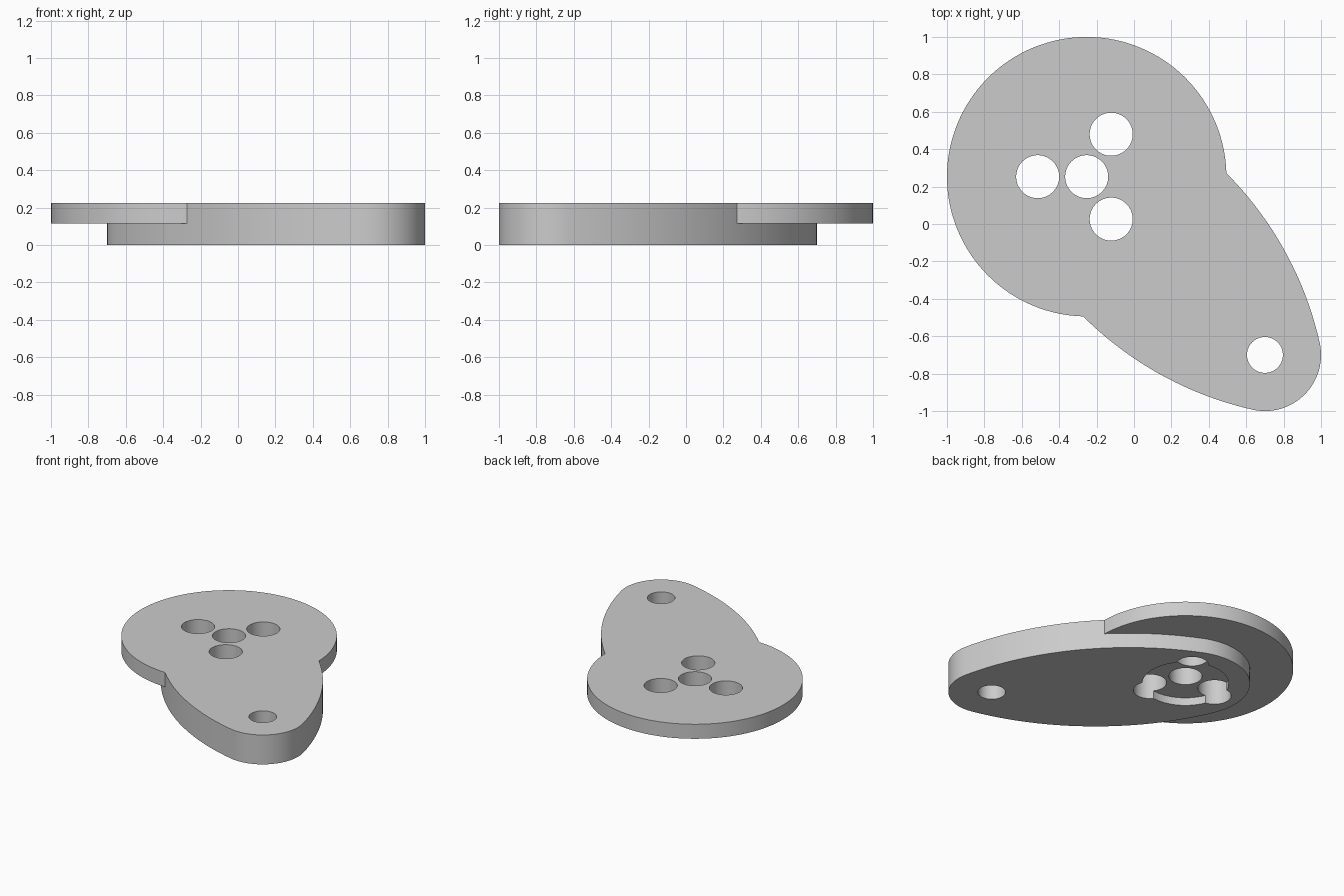
import bpy, bmesh
from math import pi, cos, sin, sqrt, atan2, radians
from mathutils import Vector

if "Cube" in bpy.data.objects:
    bpy.data.objects.remove(bpy.data.objects["Cube"])

grey = bpy.data.materials.new("plain_grey")
grey.use_nodes = True
color = (0.6, 0.6, 0.6, 1)
grey.diffuse_color = color
grey.node_tree.nodes["Principled BSDF"].inputs["Base Color"].default_value = color

HUB = Vector((-0.253, 0.253))
TIP = Vector((0.7, -0.7))
TOP = 0.225


def prism(name, outline, z0, z1):
    """Extrude a closed outline from z0 to z1."""
    bm = bmesh.new()
    face = bm.faces.new([bm.verts.new((p.x, p.y, z0)) for p in outline])
    extruded = bmesh.ops.extrude_face_region(bm, geom=[face])["geom"]
    for v in extruded:
        if isinstance(v, bmesh.types.BMVert):
            v.co.z = z1
    bmesh.ops.recalc_face_normals(bm, faces=bm.faces)
    mesh = bpy.data.meshes.new(name)
    bm.to_mesh(mesh)
    bm.free()
    mesh.materials.append(grey)
    obj = bpy.data.objects.new(name, mesh)
    bpy.context.collection.objects.link(obj)
    return obj


def arc(center, radius, a0, a1, steps):
    return [center + radius * Vector((cos(a), sin(a)))
            for a in (a0 + (a1 - a0) * i / steps for i in range(steps + 1))]


def cylinder(name, center, radius, z0, z1, steps=64):
    return prism(name, arc(center, radius, 0, 2 * pi, steps)[:-1], z0, z1)


def combine(target, other, operation):
    """Apply a boolean and discard the helper."""
    mod = target.modifiers.new(operation, "BOOLEAN")
    mod.operation, mod.solver, mod.object = operation, "EXACT", other
    bpy.context.view_layer.objects.active = target
    bpy.ops.object.modifier_apply(modifier=mod.name)
    bpy.data.objects.remove(other)


def arm_outline(big, small, side):
    """Two end circles joined by large arcs tangent to both."""
    length = (TIP - HUB).length
    d1, d2 = side - big, side - small
    u = (length ** 2 - d2 ** 2 + d1 ** 2) / (2 * length)
    v = sqrt(d1 ** 2 - u ** 2)
    a_big, a_small = atan2(v, -u), atan2(v, length - u)
    pts = arc(Vector((length, 0)), small, -a_small, a_small, 32)
    pts += arc(Vector((u, -v)), side, a_small, a_big, 32)[1:-1]
    pts += arc(Vector((0, 0)), big, a_big, 2 * pi - a_big, 40)
    pts += arc(Vector((u, v)), side, -a_big, -a_small, 32)[1:-1]
    along = (TIP - HUB).normalized()
    across = Vector((-along.y, along.x))
    return [HUB + along * p.x + across * p.y for p in pts]


# Lever plate: full-height arm merged with the thinner upper disc
plate = prism("lever_plate", arm_outline(0.447, 0.3, 1.87), 0, TOP)
combine(plate, cylinder("disc", HUB, 0.747, 0.114, TOP, 128), "UNION")

# Round recess under the hub
combine(plate, cylinder("recess", HUB, 0.3, -0.1, 0.06), "DIFFERENCE")

# Through holes: hub centre, three around it, and the arm tip
holes = [(HUB, 0.115), (TIP, 0.096)]
for degrees in (60, 180, 300):
    a = radians(degrees)
    holes.append((HUB + 0.262 * Vector((cos(a), sin(a))), 0.115))
for center, radius in holes:
    combine(plate, cylinder("hole", center, radius, -0.1, 0.4), "DIFFERENCE")

bpy.ops.object.select_all(action="DESELECT")
plate.select_set(True)
bpy.context.view_layer.objects.active = plate
bpy.ops.object.shade_smooth_by_angle(angle=radians(30))
